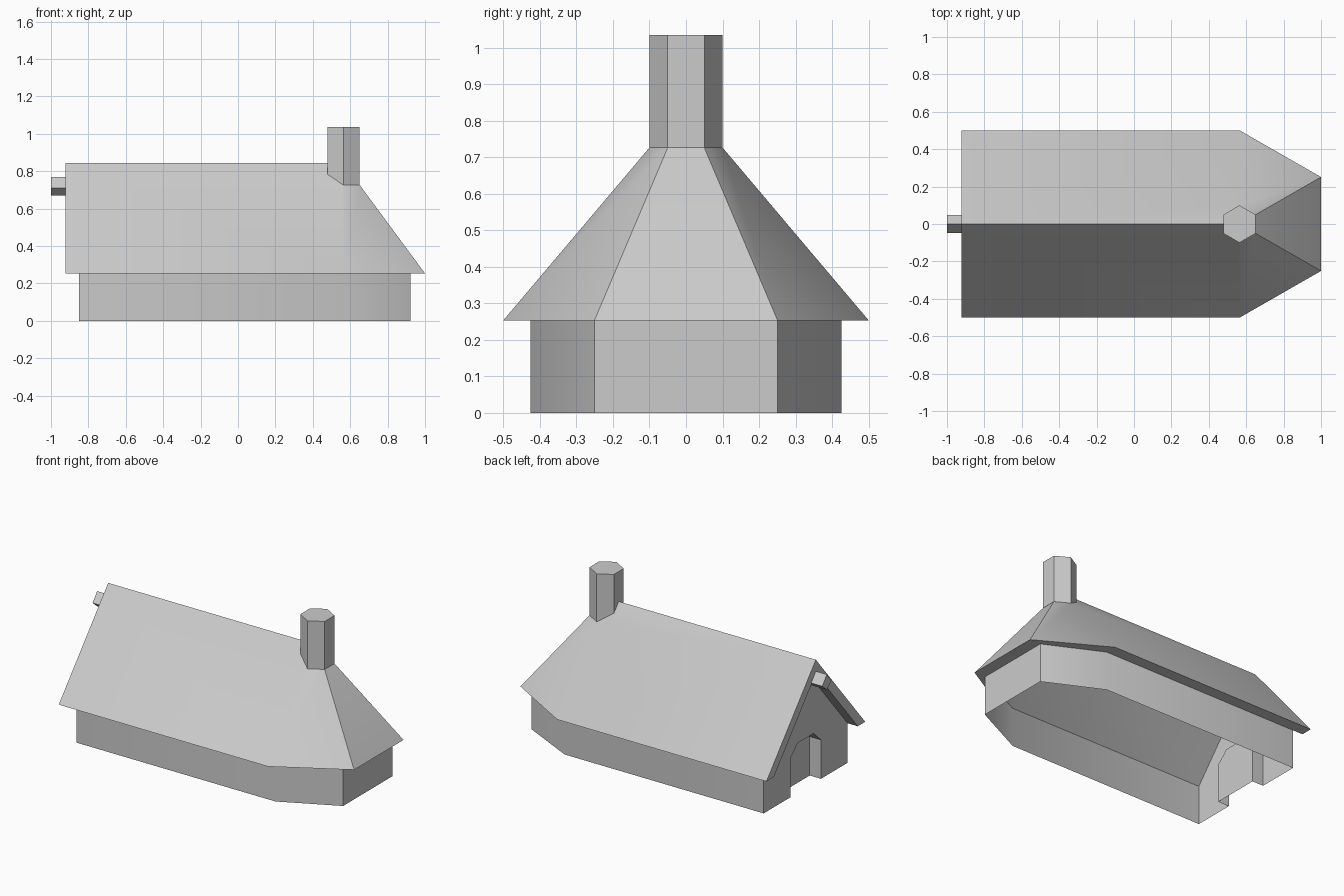
import bpy
import bmesh
import math

cube = bpy.data.objects.get("Cube")
if cube:
    bpy.data.objects.remove(cube, do_unlink=True)

GREY = (0.6, 0.6, 0.6, 1.0)
grey = bpy.data.materials.new("plain grey")
grey.use_nodes = True
grey.diffuse_color = GREY
grey.node_tree.nodes["Principled BSDF"].inputs["Base Color"].default_value = GREY

EAVE, RIDGE, INNER_RIDGE, CHIMNEY_BASE, TOP = 0.253, 0.843, 0.754, 0.727, 1.035
GABLE, RAKE, HIP = -0.85, -0.922, 0.564


def make(name, faces, solid=False):
    """Build a mesh from faces given as corner points."""
    bm = bmesh.new()
    for corners in faces:
        bm.faces.new([bm.verts.new(c) for c in corners])
    bmesh.ops.remove_doubles(bm, verts=bm.verts, dist=0.0005)
    if solid:
        bmesh.ops.recalc_face_normals(bm, faces=bm.faces)
    mesh = bpy.data.meshes.new(name)
    bm.to_mesh(mesh)
    bm.free()
    mesh.materials.append(grey)
    obj = bpy.data.objects.new(name, mesh)
    bpy.context.collection.objects.link(obj)
    bpy.ops.object.select_all(action='DESELECT')
    obj.select_set(True)
    bpy.context.view_layer.objects.active = obj
    bpy.ops.object.shade_smooth_by_angle(angle=math.radians(35))
    return obj


def mirrored(half):
    """Complete an open outline across y = 0."""
    return half + [(x, -y) for x, y in reversed(half)]


def strip(a, b):
    """Quads joining two matching point rows."""
    return [(a[i], a[i + 1], b[i + 1], b[i]) for i in range(len(a) - 1)]


def at(outline, z):
    return [(x, y, z) for x, y in outline]


def across(outline, x):
    return [(x, y, z) for y, z in outline]


# Thin side walls, open below and at the gable
wall_plan = mirrored([(GABLE, -0.426), (HIP, -0.426), (0.922, -0.251)])
make("side_walls", strip(at(wall_plan, 0), at(wall_plan, EAVE)))

# Gable wall with an arched doorway
arch = [(y, z) for z, y in mirrored([(0, -0.155), (0.25, -0.155), (0.32, -0.08)])]
outline = [(0.426, 0), (0.426, EAVE), (0, INNER_RIDGE), (-0.426, EAVE), (-0.426, 0)]
make("gable_wall", [across(outline + arch, GABLE)[::-1]])

# Door set back in its frame
door_x = GABLE + 0.08
make("door_frame", strip(across(arch, GABLE), across(arch, door_x)))
make("door", [across(arch, door_x)])

# Thick roof with a faceted hip around the chimney
eave = at(mirrored([(RAKE, -0.501), (HIP, -0.501), (1.0, -0.251)]), EAVE)
inner = at(mirrored([(RAKE, -0.426), (HIP, -0.426), (0.922, -0.251)]), EAVE)
collar = at(mirrored([(HIP, -0.1), (HIP + 0.086, -0.05)]), CHIMNEY_BASE)
ridge = [(x, 0, RIDGE) for x in (RAKE, HIP)]
under = [(x, 0, INNER_RIDGE) for x in (RAKE, HIP)]
roof = strip(eave[1:5], collar) + strip(eave, inner)
roof += [(eave[0], eave[1], collar[0], ridge[1], ridge[0]),
         (eave[5], eave[4], collar[3], ridge[1], ridge[0]),
         collar + [ridge[1]],
         (inner[0], inner[1], under[1], under[0]),
         (inner[5], inner[4], under[1], under[0])]
roof += [(inner[i], inner[i + 1], under[1]) for i in (1, 2, 3)]
roof += [(eave[i], inner[i], under[0], ridge[0]) for i in (0, 5)]
make("roof", roof, solid=True)

# Six-sided chimney
hexagon = [(HIP + 0.1 * math.sin(math.radians(60 * i)),
            0.1 * math.cos(math.radians(60 * i))) for i in range(7)]
low, high = at(hexagon, CHIMNEY_BASE), at(hexagon, TOP)
make("chimney", strip(low, high) + [low[:6], high[:6]], solid=True)

# Ridge beam end jutting out of the gable below the roof peak
kite = [(0, 0.769), (0.047, 0.711), (0, 0.671), (-0.047, 0.711), (0, 0.769)]
outer_end, inner_end = across(kite, -1.0), across(kite, GABLE)
make("ridge_beam_end", strip(outer_end, inner_end) + [outer_end[:4], inner_end[:4]], solid=True)
